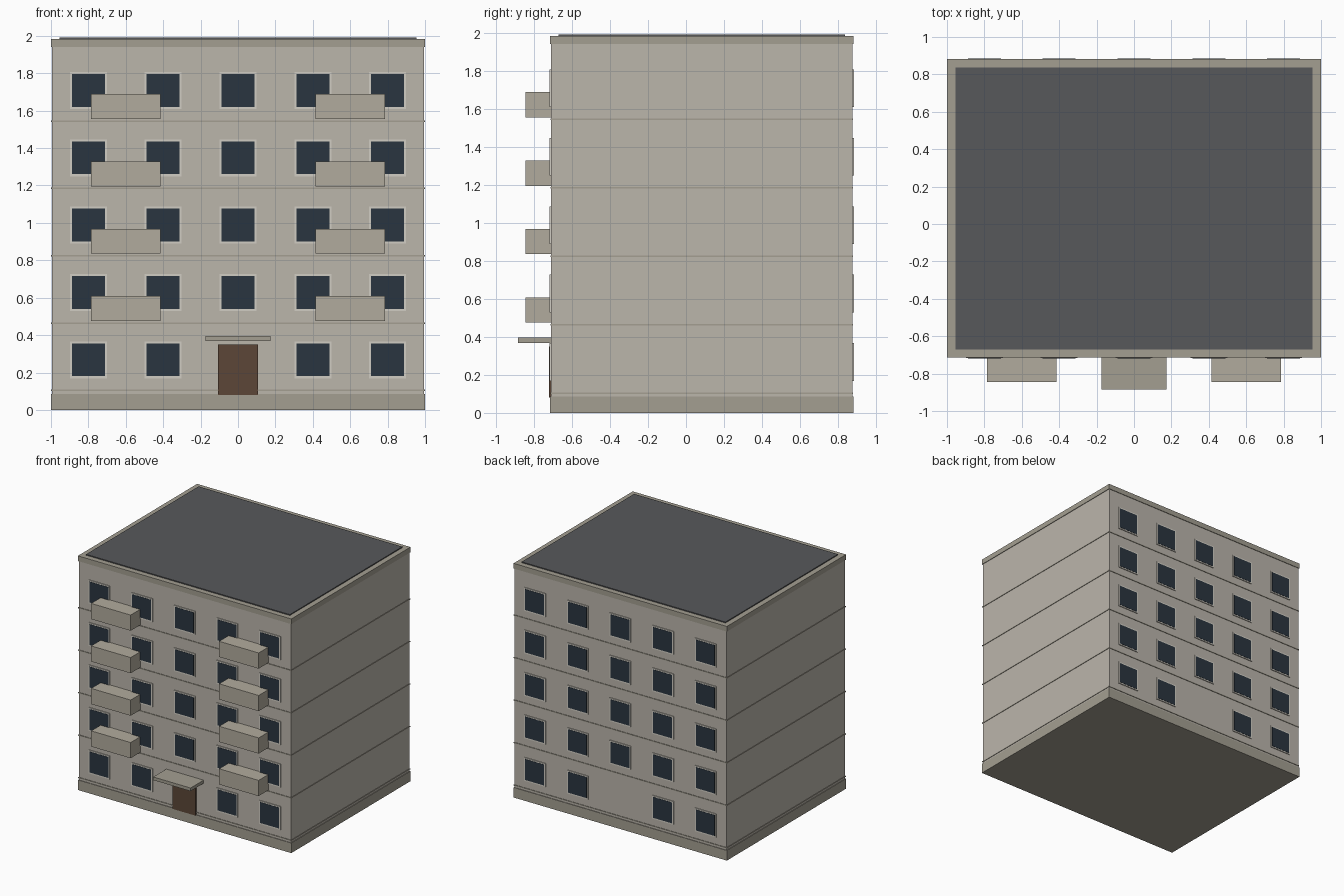
import bpy, bmesh
from mathutils import Matrix, Vector

if "Cube" in bpy.data.objects:
    bpy.data.objects.remove(bpy.data.objects["Cube"])


def material(name, rgb):
    m = bpy.data.materials.new(name)
    m.diffuse_color = [(c / 255) ** 2.2 for c in rgb] + [1]
    m.use_nodes = True
    m.node_tree.nodes["Principled BSDF"].inputs["Base Color"].default_value = m.diffuse_color
    return m


WALL = material("wall_panel", (186, 180, 170))
TRIM = material("trim", (162, 157, 144))
BALCONY = material("balcony", (176, 170, 156))
FRAME = material("window_frame", (208, 204, 194))
GLASS = material("glass", (46, 56, 66))
DOOR = material("door", (92, 72, 58))
ROOF = material("roof", (88, 89, 91))


def boxes(name, mat, spans):
    """One object from boxes given as (x0, x1, y0, y1, z0, z1)."""
    bm = bmesh.new()
    for x0, x1, y0, y1, z0, z1 in spans:
        size = Vector((x1 - x0, y1 - y0, z1 - z0))
        mid = Vector((x0 + x1, y0 + y1, z0 + z1)) / 2
        bmesh.ops.create_cube(bm, size=1, matrix=Matrix.Translation(mid) @ Matrix.Diagonal(size).to_4x4())
    me = bpy.data.meshes.new(name)
    bm.to_mesh(me)
    bm.free()
    me.materials.append(mat)
    ob = bpy.data.objects.new(name, me)
    bpy.context.collection.objects.link(ob)
    return ob


FRONT, BACK, STOREY = -0.71, 0.876, 0.36
LIP = 0.005


def slab(z0, z1, grow):
    return (-0.995 - grow, 0.995 + grow, FRONT - grow, BACK + grow, z0, z1)


# Main block, base, cornice, roof
boxes("wall_block", WALL, [slab(0.08, 1.945, 0)])
boxes("plinth", TRIM, [slab(0, 0.085, LIP)])
boxes("cornice", TRIM, [slab(1.94, 1.984, LIP)])
boxes("roof_deck", ROOF, [slab(1.97, 1.992, -0.04)])

# Panel joints between storeys
boxes("floor_joints", TRIM, [slab(0.1 + i * STOREY, 0.108 + i * STOREY, 0.004) for i in range(5)])

# Windows on front and back, none in the middle at ground level
frames, panes = [], []
for floor in range(5):
    for col in range(-2, 3):
        if floor == 0 and col == 0:
            continue
        x, z = col * 0.4, 0.268 + floor * STOREY
        for wall, out in ((FRONT, -1), (BACK, 1)):
            for parts, half, depth in ((frames, 0.099, 0.007), (panes, 0.088, 0.009)):
                y0, y1 = sorted((wall - out * 0.01, wall + out * depth))
                parts.append((x - half, x + half, y0, y1, z - half, z + half))
boxes("window_frames", FRAME, frames)
boxes("window_panes", GLASS, panes)

# Balconies on the upper storeys
boxes("balconies", BALCONY, [
    (x - 0.185, x + 0.185, -0.845, FRONT + 0.01, 0.475 + i * STOREY, 0.608 + i * STOREY)
    for i in range(4) for x in (-0.6, 0.6)])

# Entrance
boxes("entrance_door", DOOR, [(-0.107, 0.107, -0.722, FRONT + 0.01, 0.081, 0.35)])
boxes("entrance_canopy", TRIM, [(-0.175, 0.175, -0.885, FRONT + 0.01, 0.369, 0.396)])
